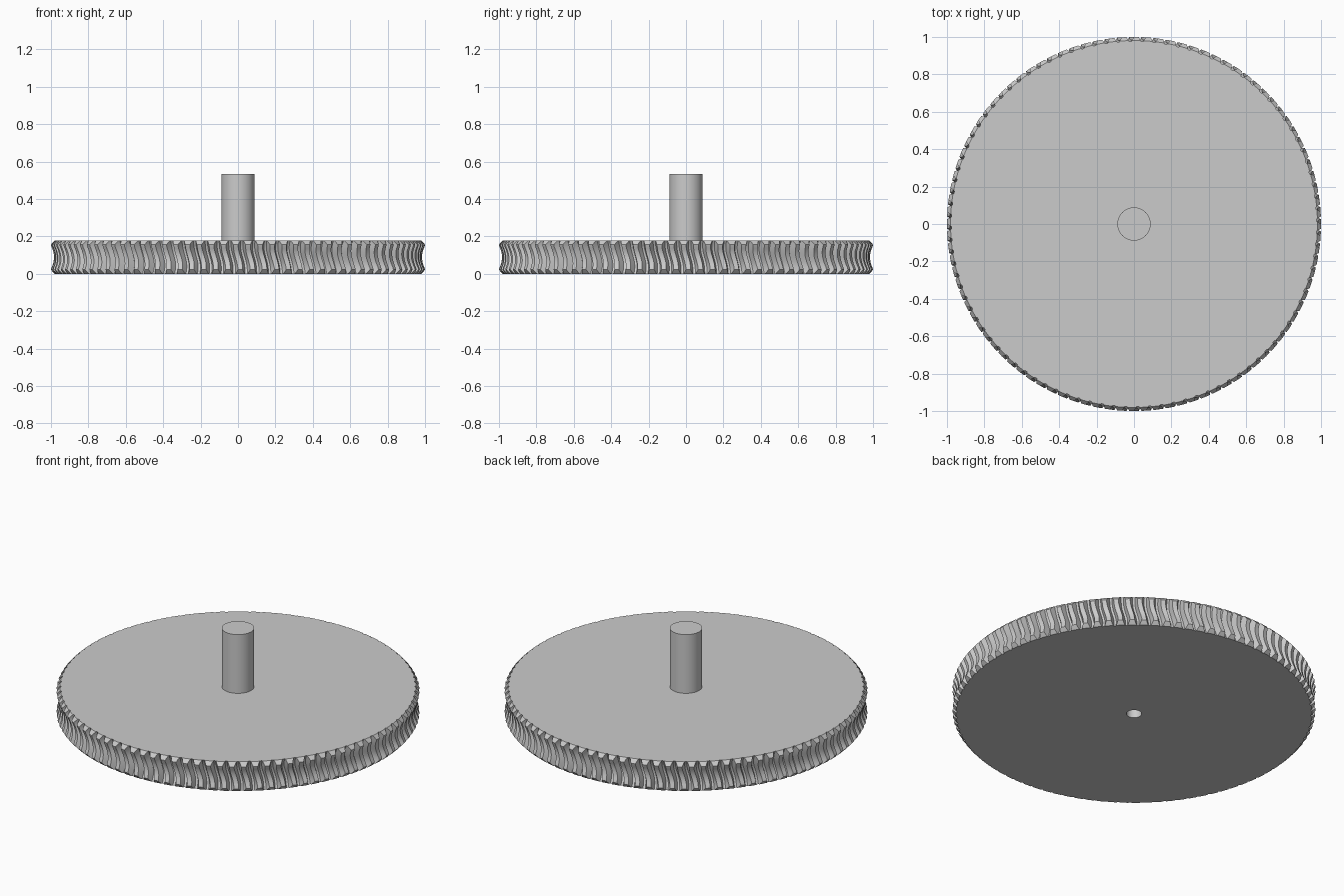
import bpy, bmesh
from math import pi, sin, cos, sqrt, tan, radians

cube = bpy.data.objects.get("Cube")
if cube:
    bpy.data.objects.remove(cube)

TEETH = 96
THICK = 0.178
SHAFT_R, SHAFT_TOP = 0.089, 0.535
BORE_R = 0.042
LEVELS = 16

grey = bpy.data.materials.new("plain grey")
grey.use_nodes = True
colour = (0.6, 0.6, 0.6, 1)
grey.diffuse_color = colour
grey.node_tree.nodes["Principled BSDF"].inputs["Base Color"].default_value = colour


def add_object(name, bm):
    bmesh.ops.recalc_face_normals(bm, faces=bm.faces)
    mesh = bpy.data.meshes.new(name)
    bm.to_mesh(mesh)
    bm.free()
    mesh.materials.append(grey)
    obj = bpy.data.objects.new(name, mesh)
    bpy.context.collection.objects.link(obj)
    bpy.ops.object.select_all(action="DESELECT")
    obj.select_set(True)
    bpy.context.view_layer.objects.active = obj
    bpy.ops.object.shade_smooth_by_angle(angle=radians(25))
    return obj


def throat(middle, radius, dz):
    """Hollow arc that wraps around the mating worm."""
    return middle + radius - sqrt(radius ** 2 - dz ** 2)


def make_ring(bm, radius, z, count):
    return [bm.verts.new((radius * cos(2 * pi * i / count),
                          radius * sin(2 * pi * i / count), z)) for i in range(count)]


def skin(bm, a, b):
    n = len(a)
    for i in range(n):
        bm.faces.new((a[i], a[(i + 1) % n], b[(i + 1) % n], b[i]))


def toothed_ring(bm, z):
    """One level of the rim: leaning trapezoid teeth between throated root and tip."""
    dz = z - THICK / 2
    root = throat(0.95, 0.165, dz)
    chamfer = 0.981 + 0.9 * (THICK / 2 - abs(dz))
    tip = min(throat(0.984, 0.125, dz), chamfer, 1.0)
    pitch = 2 * pi / TEETH
    half_root = pitch * 0.40
    half_tip = half_root - (tip - root) * tan(radians(20))
    lean = -0.13 * dz - 0.005 * sin(dz / THICK * 2 * pi)
    points = ((-half_root, root), (-half_tip, tip), (half_tip, tip), (half_root, root))
    ring = []
    for t in range(TEETH):
        for offset, r in points:
            a = t * pitch + offset + lean
            ring.append(bm.verts.new((r * cos(a), r * sin(a), z)))
    return ring


# Worm wheel with hollowed, leaning teeth
bm = bmesh.new()
rings = [toothed_ring(bm, THICK * i / LEVELS) for i in range(LEVELS + 1)]
for low, high in zip(rings, rings[1:]):
    skin(bm, low, high)
# Flat faces, joined to the central bore
bore_low = make_ring(bm, BORE_R, 0, len(rings[0]))
bore_high = make_ring(bm, BORE_R, THICK, len(rings[0]))
skin(bm, rings[0], bore_low)
skin(bm, bore_low, bore_high)
skin(bm, bore_high, rings[-1])
add_object("worm_wheel", bm)

# Solid shaft standing on the wheel
bm = bmesh.new()
base = make_ring(bm, SHAFT_R, THICK, 64)
top = make_ring(bm, SHAFT_R, SHAFT_TOP, 64)
skin(bm, base, top)
bm.faces.new(base)
bm.faces.new(top)
add_object("shaft", bm)
